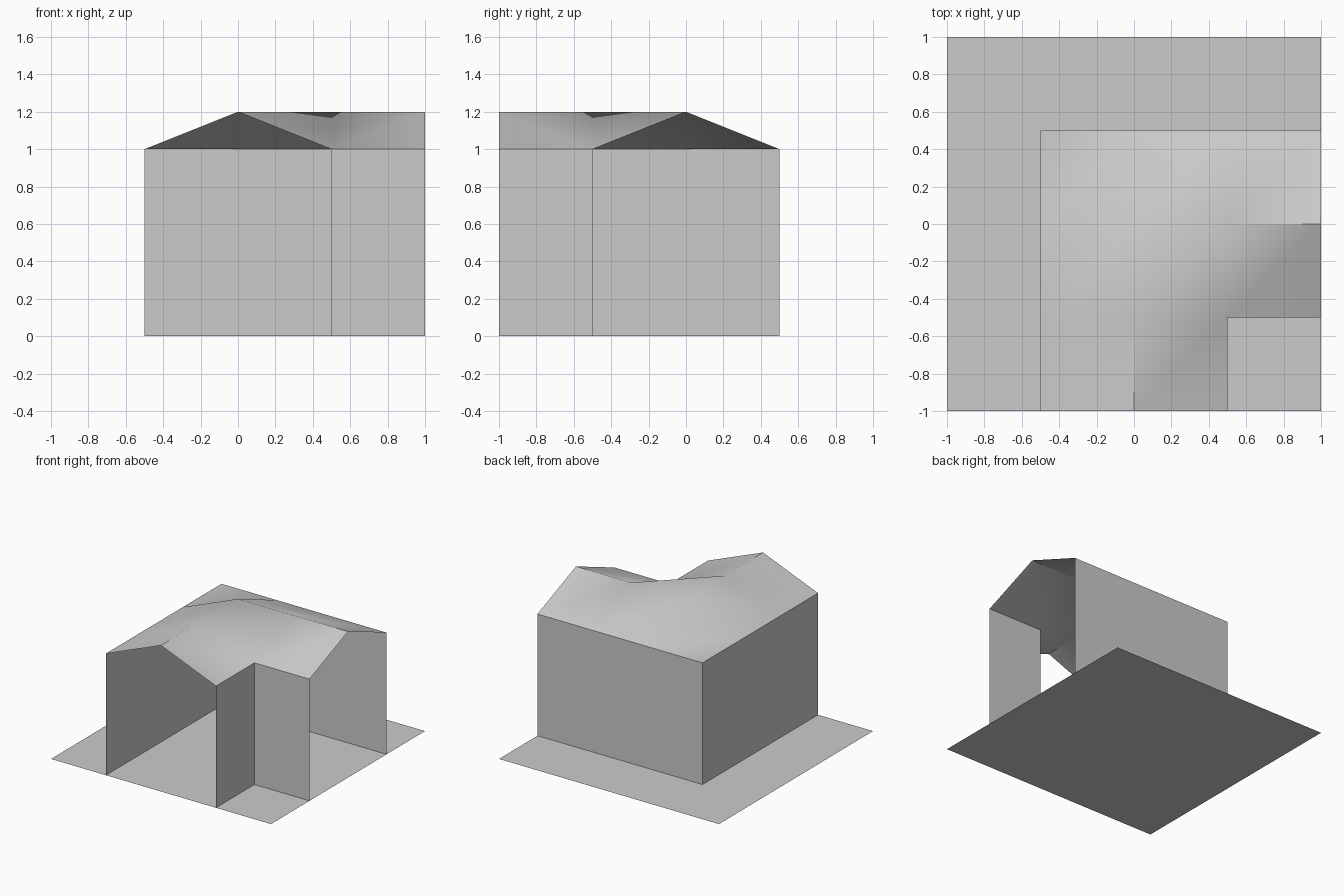
import bpy
import bmesh
import math

# Remove the default object
cube = bpy.data.objects.get("Cube")
if cube:
    bpy.data.objects.remove(cube, do_unlink=True)

# One plain grey for everything
grey = bpy.data.materials.new("plain_grey")
grey.use_nodes = True
colour = (0.6, 0.6, 0.6, 1)
grey.diffuse_color = colour
grey.node_tree.nodes["Principled BSDF"].inputs["Base Color"].default_value = colour

EAVE, RIDGE, HALF = 1.0, 1.2, 0.5


def finish(name, bm):
    """Turn a bmesh into a named object with the grey material."""
    mesh = bpy.data.meshes.new(name)
    bm.to_mesh(mesh)
    bm.free()
    mesh.materials.append(grey)
    obj = bpy.data.objects.new(name, mesh)
    bpy.context.collection.objects.link(obj)
    return obj


def wall(name, path):
    """Upright sheet from the ground to the eave along a plan path."""
    bm = bmesh.new()
    low = [bm.verts.new((x, y, 0)) for x, y in path]
    high = [bm.verts.new((x, y, EAVE)) for x, y in path]
    for i in range(len(path) - 1):
        bm.faces.new((low[i], low[i + 1], high[i + 1], high[i]))
    return finish(name, bm)


# Ground sheet
bm = bmesh.new()
bmesh.ops.create_grid(bm, x_segments=1, y_segments=1, size=1)
finish("ground", bm)

# Outer and inner walls of the L-shaped passage, open at both ends
wall("outer_wall", [(1, HALF), (-HALF, HALF), (-HALF, -1)])
wall("inner_wall", [(HALF, -1), (HALF, -HALF), (1, -HALF)])

# Roof: grid of cells with the ridge turning the corner at the centre
xs = [-HALF, 0, HALF, 1]
ys = [-1, -HALF, 0, HALF]
bm = bmesh.new()
grid = {}
for x in xs:
    for y in ys:
        if (x, y) != (1, -1):
            on_ridge = (x == 0 and y <= 0) or (y == 0 and x >= 0)
            grid[x, y] = bm.verts.new((x, y, RIDGE if on_ridge else EAVE))
for x0, x1 in zip(xs, xs[1:]):
    for y0, y1 in zip(ys, ys[1:]):
        if (x1, y0) in grid:
            a, b, c, d = (grid[p] for p in ((x0, y0), (x1, y0), (x1, y1), (x0, y1)))
            bm.faces.new((a, b, c))
            bm.faces.new((a, c, d))
roof = finish("roof", bm)

# Smooth the corner of the roof, keep the ridges sharp
bpy.ops.object.select_all(action="DESELECT")
roof.select_set(True)
bpy.context.view_layer.objects.active = roof
bpy.ops.object.shade_smooth_by_angle(angle=math.radians(32))
